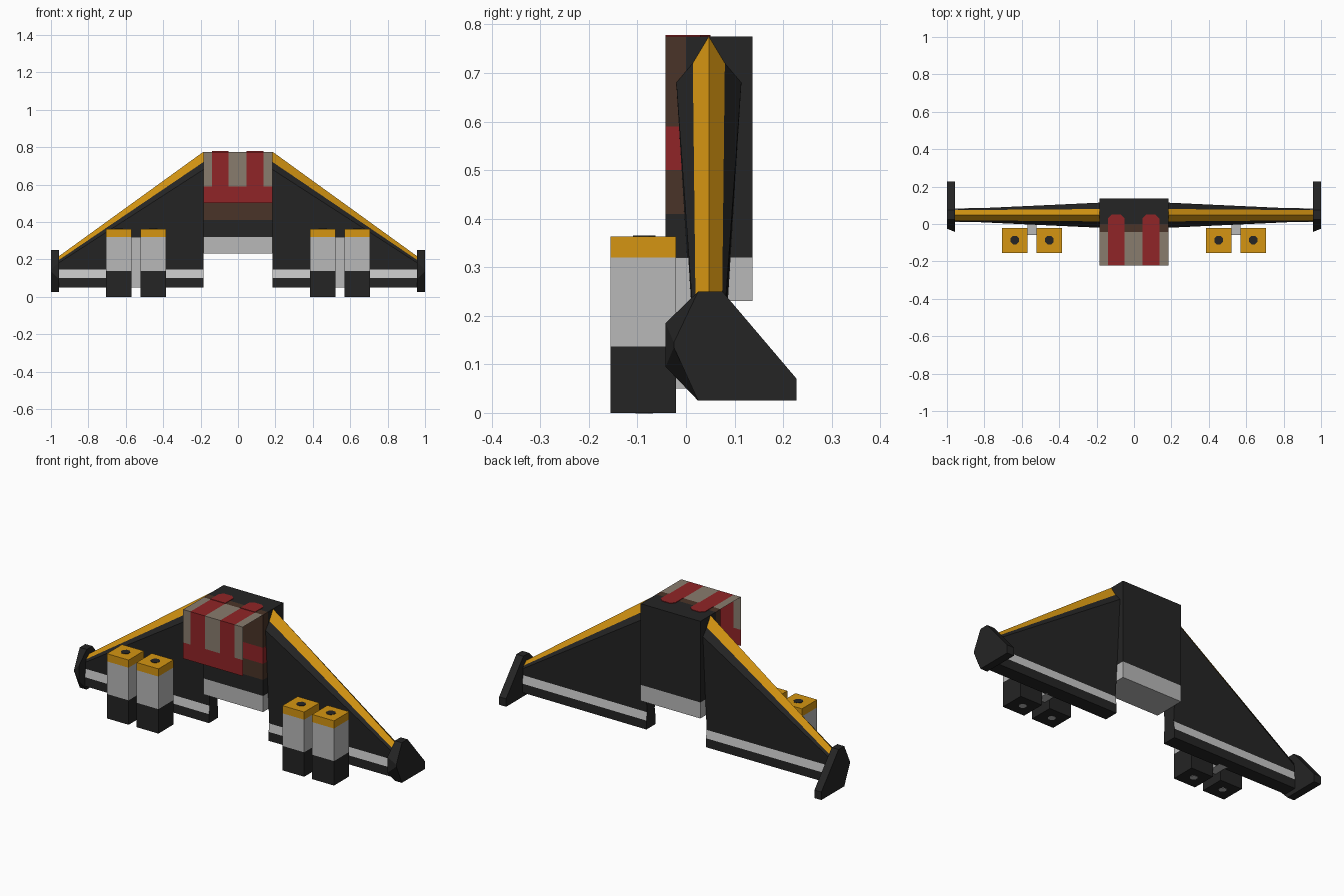
import bpy, bmesh, math

if "Cube" in bpy.data.objects:
    bpy.data.objects.remove(bpy.data.objects["Cube"])

def mat(name, r, g, b):
    m = bpy.data.materials.new(name)
    m.diffuse_color = (r, g, b, 1)
    m.use_nodes = True
    m.node_tree.nodes["Principled BSDF"].inputs["Base Color"].default_value = m.diffuse_color
    return m

BLACK = mat("black", .018, .018, .018)
GREY = mat("grey", .48, .48, .48)
LIGHT = mat("light_grey", .58, .58, .58)
GOLD = mat("gold", .66, .30, .006)
RED = mat("red", .28, .018, .02)
BROWN = mat("brown", .068, .034, .021)
TAN = mat("tan_glass", .25, .20, .155)

def add(name, verts, faces, mats, rule=None, solid=True):
    me = bpy.data.meshes.new(name)
    me.from_pydata(verts, [], faces)
    for m in mats:
        me.materials.append(m)
    if solid:
        bm = bmesh.new()
        bm.from_mesh(me)
        bmesh.ops.recalc_face_normals(bm, faces=bm.faces)
        bm.to_mesh(me)
        bm.free()
    if rule:
        for p in me.polygons:
            p.material_index = rule(p)
    ob = bpy.data.objects.new(name, me)
    bpy.context.collection.objects.link(ob)
    return ob

def loft(name, a, b, mats, rule=None):
    """Solid between two matching rings."""
    n = len(a)
    faces = [(i, (i + 1) % n, n + (i + 1) % n, n + i) for i in range(n)]
    faces += [tuple(range(n))[::-1], tuple(range(n, 2 * n))]
    return add(name, a + b, faces, mats, rule)

def box(name, x, y, z, m):
    ring = lambda h: [(x[0], y[0], h), (x[1], y[0], h), (x[1], y[1], h), (x[0], y[1], h)]
    return loft(name, ring(z[0]), ring(z[1]), [m])

def disc(name, x, y, z, r, m, h=.003):
    ring = lambda k: [(x + r * math.cos(math.pi * (i + .5) / 4),
                       y + r * math.sin(math.pi * (i + .5) / 4), k) for i in range(8)]
    return loft(name, ring(z), ring(z + h), [m])

# central body: dark block, pale base and painted front strip
W = (-.185, .185)
box("body", W, (0, .137), (.32, .775), BLACK)
box("body_base", W, (-.042, .137), (.23, .32), GREY)
for name, z0, z1, m in (("body_chin", .32, .41, BLACK), ("strip_low", .41, .5, BROWN),
                        ("strip_band", .5, .59, RED), ("strip_top", .59, .775, BROWN)):
    box(name, W, (-.042, 0), (z0, z1), m)

# open-sided canopy: striped front and top panels
COLS = [-.185, -.14, -.05, .045, .135, .185]

def panel(name, rows, place, red):
    n = len(COLS)
    verts = [place(x, r) for r in rows for x in COLS]
    faces = [(j * n + i, j * n + i + 1, (j + 1) * n + i + 1, (j + 1) * n + i)
             for j in range(len(rows) - 1) for i in range(n - 1)]
    add(name, verts, faces, [TAN, RED],
        lambda p: int(red(p.index % (n - 1), p.index // (n - 1))), solid=False)

panel("canopy_front", [.5, .59, .775], lambda x, z: (x, -.222, z),
      lambda i, j: j == 0 or i % 2 == 1)
panel("canopy_top", [-.222, -.042], lambda x, y: (x, y, .775), lambda i, j: i % 2 == 1)

# rounded stripe ends running onto the body roof
for x0, x1 in ((-.14, -.05), (.045, .135)):
    outline = [(x0, -.042), (x1, -.042), (x1, .03), (x1 - .02, .05), (x0 + .02, .05), (x0, .03)]
    loft("roof_stripe", [(x, y, .775) for x, y in outline],
         [(x, y, .778) for x, y in outline], [RED])

# wing sections: (half thickness, height) from the crest down
ROOT = [(.033, .72), (.067, .68), (.034, .145), (.040, .10), (.040, .05)]
TIP = [(.027, .195), (.031, .18), (.031, .145), (.037, .10), (.037, .05)]

def section(x, crest, pts):
    c = .047
    return ([(x, c, crest)] + [(x, c + t, z) for t, z in pts]
            + [(x, c - t, z) for t, z in reversed(pts)])

def wing_paint(p):
    if p.index in (0, 10):
        return 1
    return 2 if p.index in (3, 7) else 0

FIN_IN = [(.025, .25), (.075, .25), (.228, .07), (.228, .025), (.025, .025), (-.042, .095), (-.042, .185)]
FIN_OUT = FIN_IN[:5] + [(-.025, .135), (-.025, .145)]

for side, s in (("right", 1), ("left", -1)):
    loft(side + "_wing", section(s * .185, .775, ROOT), section(s * .96, .215, TIP),
         [BLACK, GOLD, LIGHT], wing_paint)
    # wing tip fin
    loft(side + "_tip_fin", [(s * .957, y, z) for y, z in FIN_IN],
         [(s * 1.0, y, z) for y, z in FIN_OUT], [BLACK])
    # twin pods with a shared pylon
    box(side + "_pylon", sorted((s * .52, s * .57)), (-.06, .03), (.05, .32), GREY)
    for x0, x1 in ((.385, .52), (.57, .705)):
        xs = sorted((s * x0, s * x1))
        mid = sum(xs) / 2
        for part, z0, z1, m in (("pod_foot", 0, .137, BLACK), ("pod_middle", .137, .32, GREY),
                                ("pod_cap", .32, .363, GOLD)):
            box(side + "_" + part, xs, (-.156, -.021), (z0, z1), m)
        disc(side + "_muzzle", mid, -.086, .362, .025, BLACK)
        disc(side + "_nozzle", mid, -.086, -.001, .02, GREY)
